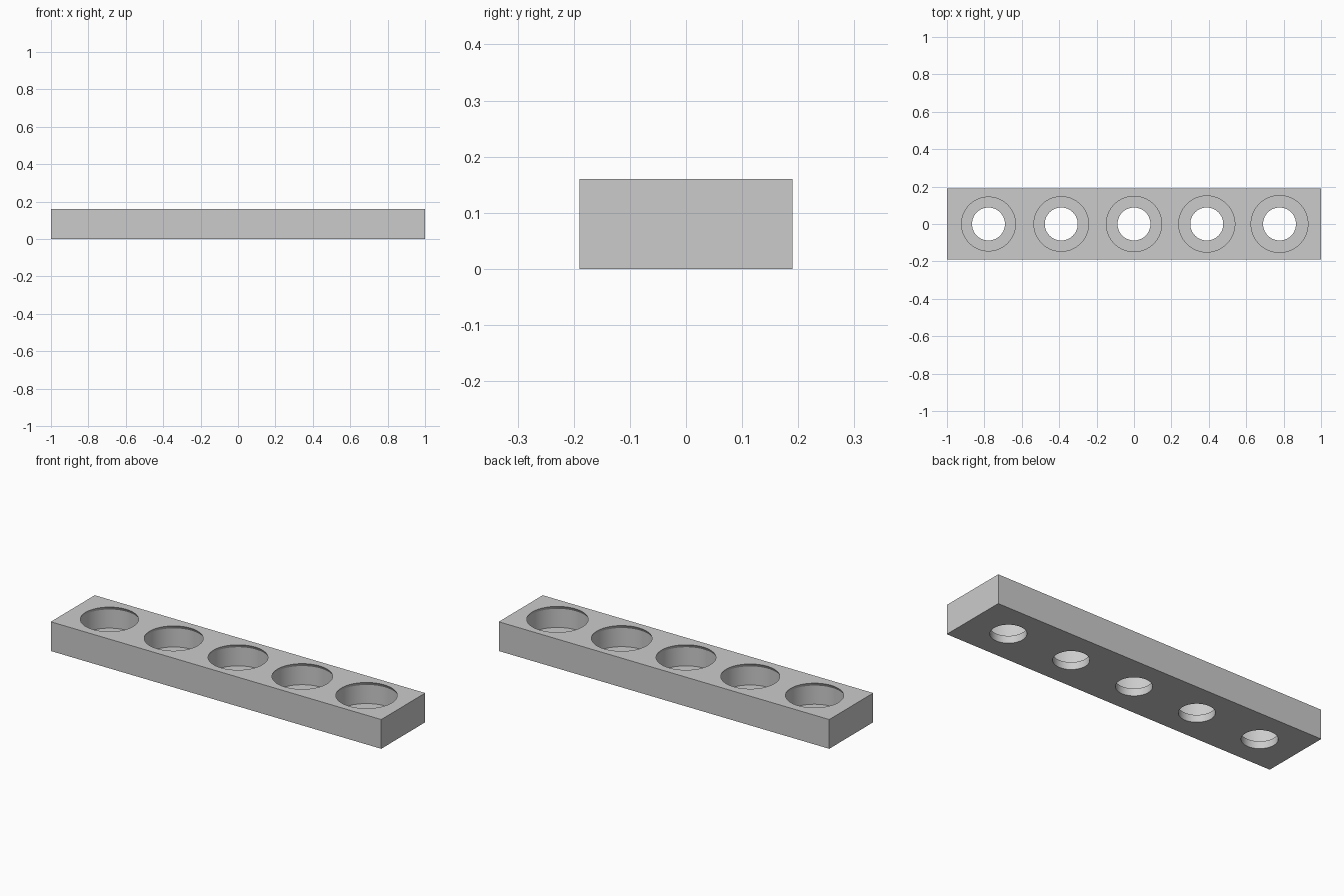
import bpy, bmesh, math

LENGTH, WIDTH, HEIGHT = 2.0, 0.38, 0.16
FLOOR = 0.04            # thickness under each pocket
HOLE_RADIUS = 0.088
SPACING = 0.389
SEGMENTS = 96

default = bpy.data.objects.get("Cube")
if default:
    bpy.data.objects.remove(default, do_unlink=True)

grey = bpy.data.materials.new("light grey")
grey.use_nodes = True
colour = (0.6, 0.6, 0.6, 1)
grey.diffuse_color = colour
grey.node_tree.nodes["Principled BSDF"].inputs["Base Color"].default_value = colour


def add_object(name, bm):
    bmesh.ops.recalc_face_normals(bm, faces=bm.faces)
    mesh = bpy.data.meshes.new(name)
    bm.to_mesh(mesh)
    bm.free()
    mesh.materials.append(grey)
    obj = bpy.data.objects.new(name, mesh)
    bpy.context.collection.objects.link(obj)
    return obj


def turned_solid(bm, profile, x):
    """Closed solid from (radius, z) points turned about a vertical axis at x."""
    rings = []
    for r, z in profile:
        rings.append([bm.verts.new((x + r * math.cos(a), r * math.sin(a), z))
                      for a in (math.tau * i / SEGMENTS for i in range(SEGMENTS))])
    for low, high in zip(rings, rings[1:]):
        for i in range(SEGMENTS):
            j = (i + 1) % SEGMENTS
            bm.faces.new((low[i], low[j], high[j], high[i]))
    bm.faces.new(rings[0][::-1])
    bm.faces.new(rings[-1])


# Rectangular bar
bm = bmesh.new()
bmesh.ops.create_cube(bm, size=1)
bmesh.ops.scale(bm, vec=(LENGTH, WIDTH, HEIGHT), verts=bm.verts)
bmesh.ops.translate(bm, vec=(0, 0, HEIGHT / 2), verts=bm.verts)
bar = add_object("pocket_bar", bm)

# Stepped holes: through hole, wide pocket, slightly narrowed mouth
bm = bmesh.new()
for i in range(-2, 3):
    mouth = 0.148 + 0.002 * i
    pocket = mouth + 0.01
    turned_solid(bm, [(HOLE_RADIUS, -0.05), (HOLE_RADIUS, FLOOR),
                      (pocket, FLOOR), (pocket, HEIGHT - 0.018),
                      (mouth, HEIGHT), (mouth, HEIGHT + 0.05)], i * SPACING)
cutter = add_object("hole_cutter", bm)

# Cut the holes, then drop the cutter
cut = bar.modifiers.new("holes", "BOOLEAN")
cut.operation = "DIFFERENCE"
cut.solver = "EXACT"
cut.object = cutter
bpy.ops.object.select_all(action="DESELECT")
bar.select_set(True)
bpy.context.view_layer.objects.active = bar
bpy.ops.object.modifier_apply(modifier=cut.name)
bpy.data.objects.remove(cutter, do_unlink=True)
bpy.ops.object.shade_smooth_by_angle(angle=math.radians(20))
